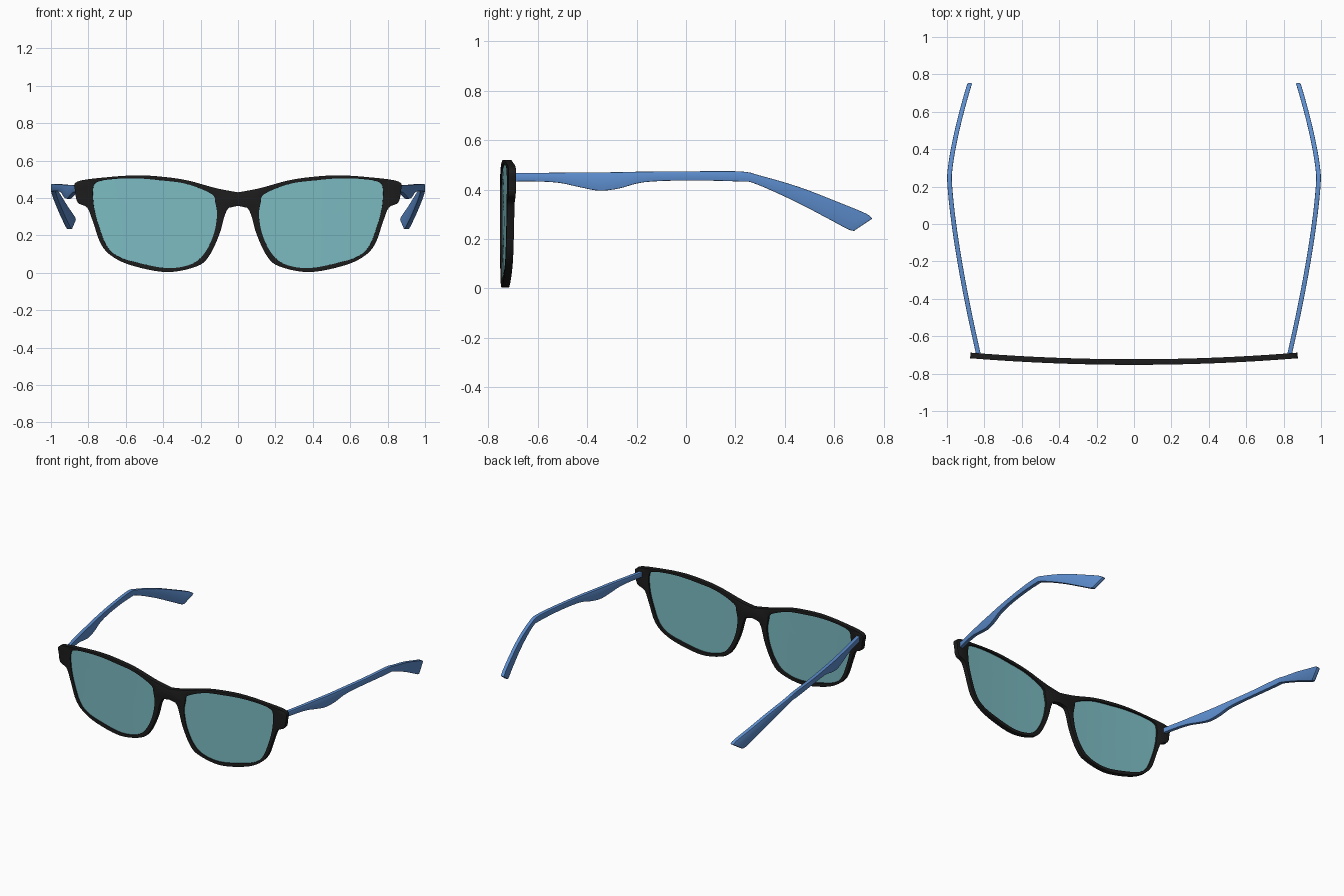
import bpy, bmesh
from mathutils import Vector

if "Cube" in bpy.data.objects:
    bpy.data.objects.remove(bpy.data.objects["Cube"])


def material(name, color):
    m = bpy.data.materials.new(name)
    m.diffuse_color = color
    m.use_nodes = True
    m.node_tree.nodes["Principled BSDF"].inputs["Base Color"].default_value = m.diffuse_color
    return m


def spline(points, steps):
    """Open Catmull-Rom curve through points of any dimension."""
    p = [Vector(q) for q in points]
    p = [2 * p[0] - p[1]] + p + [2 * p[-1] - p[-2]]
    out = []
    for i in range(1, len(p) - 2):
        a, b, c, d = p[i - 1:i + 3]
        for k in range(steps):
            t = k / steps
            out.append(0.5 * (2 * b + (c - a) * t + (2 * a - 5 * b + 4 * c - d) * t * t
                              + (3 * b - a - 3 * c + d) * t ** 3))
    return out + [p[-2]]


def bow(x):
    """Depth of the front's gentle wrap at x."""
    return -0.738 + 0.034 * (x / 0.86) ** 2


def temple_x(y):
    """Sideways sweep of the temples, widest just before the ear."""
    u = y - 0.25
    return 0.987 - (0.156 * (-u / 0.95) ** 1.4 if u < 0 else 0.108 * (u / 0.5) ** 1.4)


def finish(name, bm, mat, thickness=0, bevel=0):
    bmesh.ops.recalc_face_normals(bm, faces=bm.faces)
    me = bpy.data.meshes.new(name)
    bm.to_mesh(me)
    bm.free()
    me.materials.append(mat)
    ob = bpy.data.objects.new(name, me)
    bpy.context.collection.objects.link(ob)
    mod = ob.modifiers.new("mirror", 'MIRROR')
    mod.merge_threshold = 0.0005
    if thickness:
        mod = ob.modifiers.new("thickness", 'SOLIDIFY')
        mod.thickness = thickness
        mod.offset = 0
    if bevel:
        mod = ob.modifiers.new("bevel", 'BEVEL')
        mod.width = bevel
        mod.segments = 2
        mod.limit_method = 'ANGLE'
        mod.angle_limit = 0.9
    bpy.ops.object.select_all(action='DESELECT')
    ob.select_set(True)
    bpy.context.view_layer.objects.active = ob
    bpy.ops.object.convert(target='MESH')
    bpy.ops.object.shade_smooth_by_angle(angle=0.6)


black = material("black_plastic", (0.012, 0.012, 0.012, 1))
blue = material("blue_plastic", (0.11, 0.27, 0.62, 1))
glass = material("teal_glass", (0.2, 0.5, 0.54, 0.75))

# Matching outlines of one half: outside of the frame and edge of the lens
outer = [(0, .43), (.115, .452), (.275, .495), (.41, .514), (.54, .521), (.70, .511),
         (.86, .487), (.868, .43), (.855, .375), (.805, .348), (.775, .275), (.73, .15),
         (.66, .08), (.545, .033), (.375, .004), (.22, .035), (.155, .09), (.10, .205),
         (.07, .31), (.045, .35), (0, .358)]
inner = [(.12, .37), (.14, .42), (.27, .474), (.41, .494), (.545, .505), (.68, .50),
         (.758, .482), (.775, .44), (.772, .375), (.765, .33), (.748, .265), (.705, .15),
         (.645, .09), (.54, .055), (.375, .025), (.245, .048), (.175, .11), (.13, .205),
         (.113, .29), (.112, .32), (.114, .34)]
outer, inner = spline(outer, 5), spline(inner, 5)
n = len(outer)

# Frame front: a strip between the outlines
bm = bmesh.new()
a = [bm.verts.new((max(x, 0), bow(x), z)) for x, z in outer]
b = [bm.verts.new((x, bow(x), z)) for x, z in inner]
for i in range(n):
    j = (i + 1) % n
    bm.faces.new((a[i], a[j], b[j], b[i]))
finish("frame_front", bm, black, 0.03, 0.004)

# Lenses: concentric rings following the bow
bm = bmesh.new()
c = Vector((.44, .27))
rings = []
for s in (1.005, 0.75, 0.5, 0.25):
    pts = [c + (p - c) * s for p in inner]
    rings.append([bm.verts.new((p.x, bow(p.x) - .003, p.y)) for p in pts])
mid = bm.verts.new((c.x, bow(c.x) - .003, c.y))
for i in range(n):
    j = (i + 1) % n
    for r, q in zip(rings, rings[1:]):
        bm.faces.new((r[i], r[j], q[j], q[i]))
    bm.faces.new((rings[-1][i], rings[-1][j], mid))
finish("lenses", bm, glass, 0.008)

# Temples: stations of (top y, top z, bottom y, bottom z)
stations = [(-.71, .468, -.71, .433), (-.6, .468, -.6, .433), (-.51, .469, -.51, .427),
            (-.43, .47, -.43, .41), (-.35, .47, -.35, .396), (-.27, .471, -.27, .405),
            (-.17, .473, -.17, .43), (0, .474, 0, .437), (.217, .474, .217, .433),
            (.30, .457, .28, .424), (.46, .41, .44, .353), (.62, .348, .58, .28),
            (.727, .304, .655, .24), (.754, .283, .68, .233)]
bm = bmesh.new()
t = 0.0125
loops = []
for yt, zt, yb, zb in spline(stations, 4):
    xt, xb = temple_x(yt), temple_x(yb)
    loops.append([bm.verts.new(v) for v in ((xt - t, yt, zt), (xt + t, yt, zt),
                                            (xb + t, yb, zb), (xb - t, yb, zb))])
for p, q in zip(loops, loops[1:]):
    for i in range(4):
        j = (i + 1) % 4
        bm.faces.new((p[i], p[j], q[j], q[i]))
bm.faces.new(loops[0])
bm.faces.new(loops[-1])
finish("temples", bm, blue, 0, 0.003)
